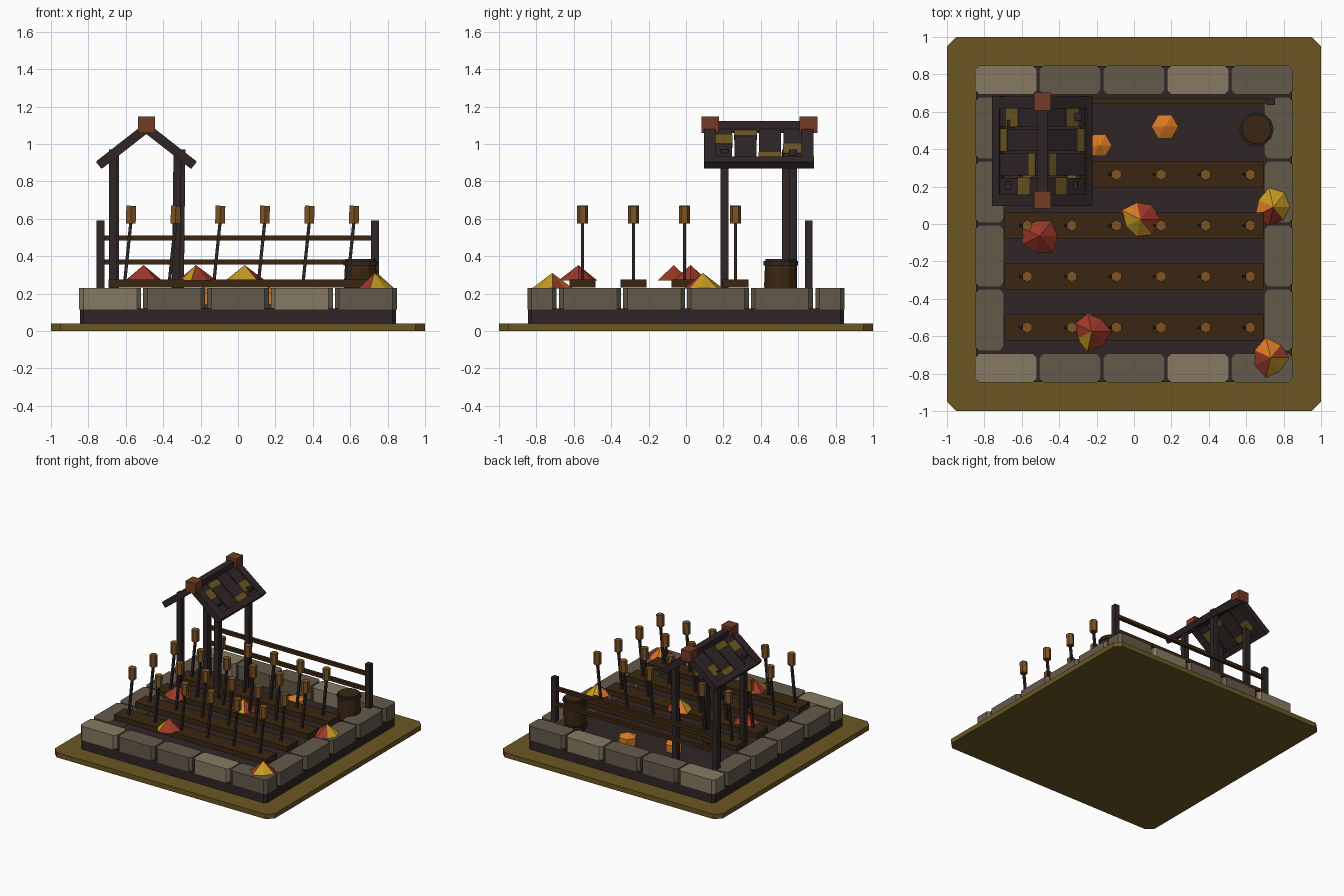
import bpy, bmesh, math
from mathutils import Matrix, Vector

if "Cube" in bpy.data.objects:
    bpy.data.objects.remove(bpy.data.objects["Cube"])


def mat(name, hexcol):
    m = bpy.data.materials.new(name)
    c = [int(hexcol[i:i + 2], 16) / 255 for i in (0, 2, 4)]
    m.diffuse_color = [v / 12.92 if v < .04045 else ((v + .055) / 1.055) ** 2.4 for v in c] + [1]
    m.use_nodes = True
    m.node_tree.nodes["Principled BSDF"].inputs["Base Color"].default_value = m.diffuse_color
    return m


OLIVE = mat("olive grass", "6C5722")
DARK = mat("dark soil wood", "302626")
LIGHT = mat("light stone", "867A62")
STONE = mat("grey stone", "655A4B")
BROWN = mat("dark brown", "3B2611")
TAN = mat("tan seed head", "7E5424")
RUST = mat("rust", "743B25")
RED = mat("red leaf", "9C3828")
GOLD = mat("gold leaf", "C89C22")
ORANGE = mat("orange", "D97A24")


def finish(name, bm, *mats):
    me = bpy.data.meshes.new(name)
    bm.normal_update()
    bm.to_mesh(me)
    bm.free()
    ob = bpy.data.objects.new(name, me)
    for m in mats:
        me.materials.append(m)
    bpy.context.collection.objects.link(ob)
    return ob


def box(bm, center, size, rot=0.0, chamfer=0.0):
    """Box turned about y; chamfer cuts only its vertical edges."""
    M = Matrix.Translation(center) @ Matrix.Rotation(rot, 4, 'Y') @ Matrix.Diagonal((*size, 1))
    vs = bmesh.ops.create_cube(bm, size=1, matrix=M)['verts']
    if chamfer:
        es = {e for v in vs for e in v.link_edges
              if abs((e.verts[0].co - e.verts[1].co).normalized().z) > .9}
        bmesh.ops.bevel(bm, geom=list(es), offset=chamfer, segments=1, affect='EDGES')


def span(bm, x0, x1, y0, y1, z0, z1, chamfer=0.0):
    box(bm, ((x0 + x1) / 2, (y0 + y1) / 2, (z0 + z1) / 2), (x1 - x0, y1 - y0, z1 - z0), 0, chamfer)


def beam(bm, a, b, w, sides=4, turn=math.pi / 4):
    """Straight prism between two points."""
    a, b = Vector(a), Vector(b)
    d = b - a
    r = w / 2 / math.cos(math.pi / sides)
    M = (Matrix.Translation((a + b) / 2) @ Vector((0, 0, 1)).rotation_difference(d).to_matrix().to_4x4()
         @ Matrix.Rotation(turn, 4, 'Z'))
    bmesh.ops.create_cone(bm, cap_ends=True, segments=sides, radius1=r, radius2=r, depth=d.length, matrix=M)


def lathe(bm, x, y, profile, n):
    rings = [[bm.verts.new((x + r * math.cos(2 * math.pi * i / n), y + r * math.sin(2 * math.pi * i / n), z))
              for i in range(n)] for r, z in profile]
    for a, b in zip(rings, rings[1:]):
        for i in range(n):
            bm.faces.new((a[i], a[(i + 1) % n], b[(i + 1) % n], b[i]))
    bm.faces.new(rings[0][::-1])
    bm.faces.new(rings[-1])


# ground plate and soil bed
bm = bmesh.new()
span(bm, -1, 1, -1, 1, 0, .04, .05)
finish("ground_plate", bm, OLIVE)
bm = bmesh.new()
span(bm, -.845, .845, -.845, .845, .04, .12, .02)
finish("soil", bm, DARK)

# border stones
light, grey = bmesh.new(), bmesh.new()
for i in range(5):
    x = -.684 + .342 * i
    for y in (-.77, .77):
        span(light if i in (0, 3) else grey, x - .165, x + .165, y - .077, y + .077, .115, .23, .022)
for i in range(4):
    y = -.513 + .342 * i
    for x in (-.773, .773):
        span(grey, x - .077, x + .077, y - .165, y + .165, .115, .23, .022)
finish("light_border_stones", light, LIGHT)
finish("grey_border_stones", grey, STONE)

# planting rows with leaning stalks and seed heads
rows, stalks, heads = bmesh.new(), bmesh.new(), bmesh.new()
for j in range(4):
    y = -.553 + .2725 * j
    span(rows, -.692, .692, y - .07, y + .07, .232, .275)
    for i in range(6):
        x = -.572 + .2385 * i
        beam(stalks, (x - .035, y, .25), (x, y, .59), .017)
        beam(heads, (x - .001, y, .575), (x + .001, y, .67), .052, 6, 0)
finish("planting_rows", rows, BROWN)
finish("stalks", stalks, DARK)
finish("seed_heads", heads, TAN)

# shelter posts
bm = bmesh.new()
for x0, x1, y in ((-.668, -.668, .207), (-.657, -.657, .535), (-.335, -.323, .207), (-.312, -.303, .573)):
    beam(bm, (x0, y, .12), (x1, y, .97), .043)
finish("shelter_posts", bm, DARK)

# shelter roof frame and slats with mossy patches
CX, SLOPE = -.49, math.atan(.78)


def slope_box(bm, s, d0, d1, y0, y1, thick):
    d = (d0 + d1) / 2
    box(bm, (CX + s * d, (y0 + y1) / 2, 1.085 - .78 * d),
        ((d1 - d0) / math.cos(SLOPE), y1 - y0, thick), s * SLOPE)


frame, slats, moss = bmesh.new(), bmesh.new(), bmesh.new()
span(frame, CX - .027, CX + .027, .1, .69, 1.06, 1.122)
patches = ((.06, .12), (.03, .065), (.18, .215), (.12, .185))
for s in (-1, 1):
    for y in (.127, .65):
        slope_box(frame, s, 0, .25, y - .032, y + .032, .05)
    slope_box(frame, s, .218, .255, .096, .685, .046)
    for k, (d0, d1) in enumerate(patches):
        y = .187 + .131 * k
        slope_box(slats, s, .01, .235, y - .06, y + .06, .024)
        slope_box(moss, s, d0, d1, y - .061, y + .061, .03)
finish("roof_frame", frame, DARK)
finish("roof_slats", slats, DARK)
finish("roof_moss_patches", moss, OLIVE)

# ridge end caps
bm = bmesh.new()
for y in (.13, .655):
    box(bm, (CX, y, 1.103), (.09, .094, .088))
finish("ridge_caps", bm, RUST)

# back fence
bm = bmesh.new()
for x in (-.735, .732):
    span(bm, x - .021, x + .021, .635, .675, .12, .59)
finish("fence_posts", bm, DARK)
bm = bmesh.new()
for z in (.37, .498):
    span(bm, -.74, .74, .645, .673, z - .014, z + .014)
finish("fence_rails", bm, BROWN)

# barrel and hoops
bm = bmesh.new()
lathe(bm, .655, .506, ((.074, .12), (.086, .19), (.088, .25), (.086, .31), (.08, .386)), 12)
finish("barrel", bm, BROWN)
bm = bmesh.new()
for z in (.165, .362):
    lathe(bm, .655, .506, ((.092, z - .012), (.092, z + .012)), 12)
finish("barrel_hoops", bm, DARK)

# pumpkins
bm = bmesh.new()
for x, y, r in ((.165, .52, .083), (-.185, .42, .077)):
    M = Matrix.Translation((x, y, .172)) @ Matrix.Rotation(math.pi / 6, 4, 'Z') @ Matrix.Diagonal((r, r, .062, 1))
    bmesh.ops.create_uvsphere(bm, u_segments=6, v_segments=3, radius=1, matrix=M)
finish("pumpkins", bm, ORANGE)

# leaf piles: low seven-sided cones, one leaf colour per side
piles = ((-.505, -.065, .27, "RRRRRRR"), (.035, .025, .27, "RROYYYR"), (-.225, -.575, .27, "RRRRYRR"),
         (.73, -.715, .228, "ROORRYY"), (.745, .09, .228, "YYYORRY"))
bm = bmesh.new()
for k, (x, y, z, cols) in enumerate(piles):
    ring = []
    for i in range(7):
        a = 2 * math.pi * i / 7
        r = .1 + .013 * math.sin(i * 2.3 + k)
        ring.append(bm.verts.new((x + r * math.cos(a), y + r * math.sin(a), z)))
    top = bm.verts.new((x, y, z + .083))
    for i, c in enumerate(cols):
        bm.faces.new((ring[i], ring[(i + 1) % 7], top)).material_index = "RYO".index(c)
    bm.faces.new(ring[::-1])
finish("leaf_piles", bm, RED, GOLD, ORANGE)
